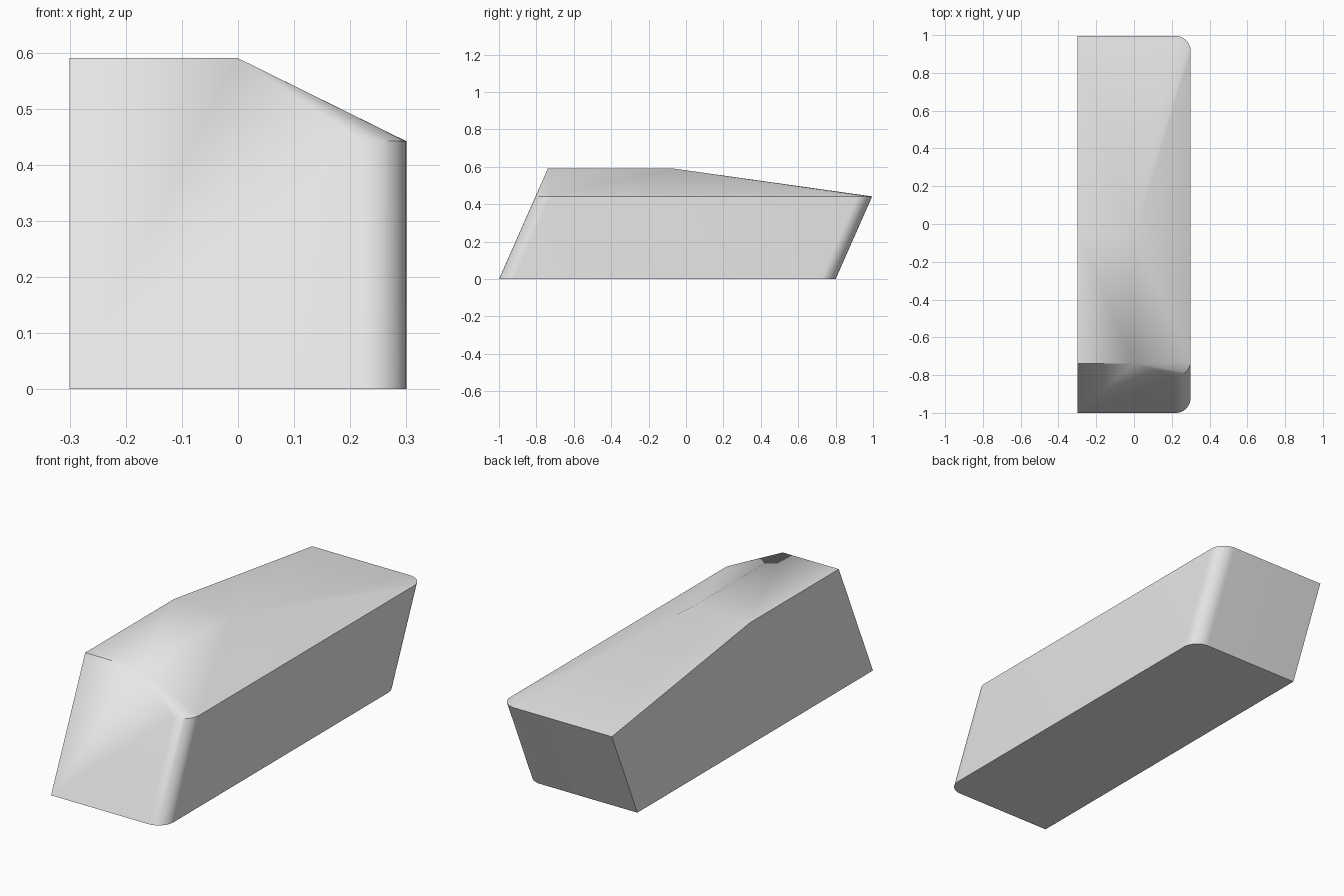
import bpy, bmesh
from math import sin, cos, pi, radians

cube = bpy.data.objects.get("Cube")
if cube:
    bpy.data.objects.remove(cube, do_unlink=True)

HALF_W, LENGTH, RADIUS, STEPS = 0.3, 1.8, 0.08, 12
SHOULDER, TOP, LEAN = 0.442, 0.59, 0.442   # heights, and backward lean per unit of height


def outline(z):
    """Plan outline at height z, with both corners on the left side rounded."""
    front = -1 + LEAN * z
    back = front + LENGTH
    points = [(-HALF_W, back, z), (-HALF_W, front, z)]
    for centre_y, start in ((front + RADIUS, -pi / 2), (back - RADIUS, 0)):
        for i in range(STEPS + 1):
            a = start + i / STEPS * pi / 2
            points.append((HALF_W - RADIUS + RADIUS * cos(a),
                           centre_y + RADIUS * sin(a), z))
    return points


# Flat top panel, from which the side bevel and the rear slope fall to the shoulder
top_panel = [(x, y, TOP) for x in (-HALF_W, 0) for y in (-1 + LEAN * TOP, -0.06)]

# Leaning block: the convex skin around the base, shoulder and top panel
bm = bmesh.new()
for p in outline(0) + outline(SHOULDER) + top_panel:
    bm.verts.new(p)
bmesh.ops.convex_hull(bm, input=bm.verts[:])
bmesh.ops.dissolve_limit(bm, angle_limit=radians(0.3), verts=bm.verts[:], edges=bm.edges[:])
bmesh.ops.recalc_face_normals(bm, faces=bm.faces[:])
mesh = bpy.data.meshes.new("leaning_block")
bm.to_mesh(mesh)
bm.free()
block = bpy.data.objects.new("leaning_block", mesh)
bpy.context.collection.objects.link(block)

# Plain light grey
grey = bpy.data.materials.new("light_grey")
grey.use_nodes = True
colour = (0.8, 0.8, 0.8, 1)
grey.diffuse_color = colour
grey.node_tree.nodes["Principled BSDF"].inputs["Base Color"].default_value = colour
mesh.materials.append(grey)

# Smooth rounded corners, sharp edges elsewhere
bpy.ops.object.select_all(action="DESELECT")
block.select_set(True)
bpy.context.view_layer.objects.active = block
bpy.ops.object.shade_smooth_by_angle(angle=radians(30))
